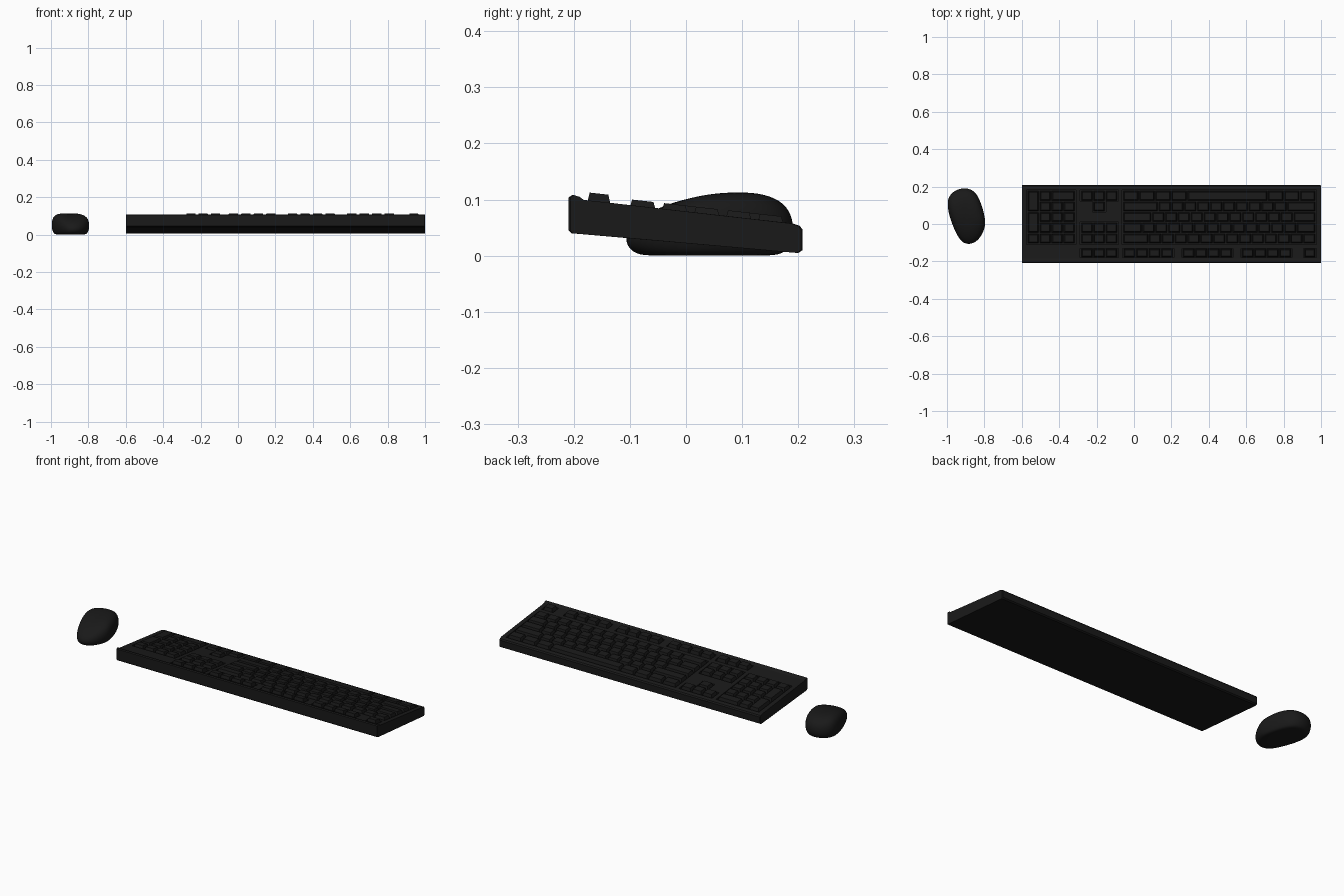
import bpy, bmesh, math

if "Cube" in bpy.data.objects:
    bpy.data.objects.remove(bpy.data.objects["Cube"])

black = bpy.data.materials.new("black_plastic")
black.diffuse_color = (0.01, 0.01, 0.01, 1)
black.use_nodes = True
black.node_tree.nodes["Principled BSDF"].inputs["Base Color"].default_value = black.diffuse_color


def deck(y):
    """Height of the sloping top face of the keyboard case."""
    return 0.0995 - 0.112 * (y + 0.185)


def finish(name, bm, smooth=None):
    bmesh.ops.recalc_face_normals(bm, faces=bm.faces)
    me = bpy.data.meshes.new(name)
    bm.to_mesh(me)
    bm.free()
    ob = bpy.data.objects.new(name, me)
    bpy.context.collection.objects.link(ob)
    me.materials.append(black)
    bpy.ops.object.select_all(action='DESELECT')
    ob.select_set(True)
    bpy.context.view_layer.objects.active = ob
    if smooth:
        bpy.ops.object.shade_smooth_by_angle(angle=math.radians(smooth))
    return ob


def slab(bm, x0, x1, y0, y1, lo, hi, taper=0.0):
    """Box that follows the slope of the deck, optionally tapered at the top."""
    rings = []
    for h, t in ((lo, 0), (hi, taper)):
        rings.append([bm.verts.new((x, y, deck(y) + h)) for x, y in (
            (x0 + t, y0 + t), (x1 - t, y0 + t), (x1 - t, y1 - t), (x0 + t, y1 - t))])
    a, b = rings
    bm.faces.new(a[::-1])
    bm.faces.new(b)
    for i in range(4):
        j = (i + 1) % 4
        bm.faces.new((a[i], a[j], b[j], b[i]))


def loft(bm, rings):
    rings = [[bm.verts.new(p) for p in r] for r in rings]
    n = len(rings[0])
    for a, b in zip(rings, rings[1:]):
        for i in range(n):
            j = (i + 1) % n
            bm.faces.new((a[i], a[j], b[j], b[i]))
    bm.faces.new(rings[0][::-1])
    bm.faces.new(rings[-1])


# Keyboard case: side profile extruded along x
profile = [(-0.204, 0.040), (0.200, 0.005), (0.208, 0.010), (0.208, 0.046),
           (0.203, 0.053), (0.190, deck(0.190)), (-0.185, deck(-0.185)),
           (-0.193, 0.105), (-0.203, 0.108), (-0.209, 0.104), (-0.209, 0.045)]
bm = bmesh.new()
loft(bm, [[(x, y + s * (0.003 if y < 0 else -0.003), z) for y, z in profile]
          if s else [(x, y, z) for y, z in profile]
          for x, s in ((-0.600, 1), (-0.597, 0), (0.997, 0), (1.000, 1))])
case = finish("keyboard_case", bm)

# Key layout: rows run from the function row (-y) to the space bar (+y)
ROWS = [-0.077, -0.020, 0.037, 0.094, 0.151]
PITCH_Y, FN_Y = 0.057, -0.155
MAIN_X, U = 0.972, 0.0688
NAV_X, NAV_U = -0.088, 0.0655
NUM_X, NUM_U = -0.315, 0.0640

# Recessed key wells
wells = [(-0.064, 0.976, -0.109, 0.183), (-0.288, -0.084, -0.109, 0.012),
         (-0.288, -0.084, 0.122, 0.183), (-0.222, -0.150, 0.064, 0.1225),
         (-0.575, -0.311, -0.109, 0.183), (-0.288, -0.084, -0.180, -0.130),
         (0.906, 0.976, -0.180, -0.130)]
FN_START, FN_U, FN_GAP = 0.842, 0.0668, 0.049
fn_groups = [FN_START - g * (4 * FN_U + FN_GAP) for g in range(3)]
wells += [(x - 4 * FN_U - 0.003, x + 0.003, -0.180, -0.130) for x in fn_groups]
for w in wells:
    bm = bmesh.new()
    slab(bm, *w, -0.010, 0.02)
    cutter = finish("well_cutter", bm)
    cutter.hide_render = True
    mod = case.modifiers.new("well", 'BOOLEAN')
    mod.operation, mod.solver, mod.object = 'DIFFERENCE', 'EXACT', cutter
    bpy.context.view_layer.objects.active = case
    bpy.ops.object.modifier_apply(modifier=mod.name)
    bpy.data.objects.remove(cutter)


def add_key(bm, right, width, y, depth=0.05, height=0.0105):
    """One keycap: wide skirt below, narrower top."""
    slab(bm, right - width + 0.003, right - 0.003, y - depth / 2, y + depth / 2,
         -0.0105, height, 0.006)


# Main block (widths in key units, user's left is +x)
bm = bmesh.new()
layout = [[1] * 13 + [2],
          [1.5] + [1] * 12 + [1.5],
          [1.75] + [1] * 11 + [2.25],
          [2.25] + [1] * 10 + [2.75],
          [1.25] * 3 + [6.25] + [1.25] * 4]
for y, widths in zip(ROWS, layout):
    x = MAIN_X
    for w in widths:
        add_key(bm, x, w * U, y)
        x -= w * U
finish("main_keys", bm)

# Function row with the escape key
bm = bmesh.new()
add_key(bm, MAIN_X, 0.063, FN_Y, 0.045, 0.0145)
for start in fn_groups:
    for i in range(4):
        add_key(bm, start - i * FN_U, FN_U, FN_Y, 0.045, 0.0145)
finish("function_keys", bm)

# Navigation keys and arrows
bm = bmesh.new()
for i in range(3):
    x = NAV_X - i * NAV_U
    add_key(bm, x, NAV_U, FN_Y, 0.045, 0.0145)
    for y in (ROWS[0], ROWS[1], ROWS[4]):
        add_key(bm, x, NAV_U, y)
add_key(bm, NAV_X - NAV_U, NAV_U, ROWS[3])
finish("navigation_keys", bm)

# Number pad with two tall keys and a wide zero
bm = bmesh.new()
for r, y in enumerate(ROWS):
    for c in range(3):
        if r < 4 or c == 2:
            add_key(bm, NUM_X - c * NUM_U, NUM_U, y)
add_key(bm, NUM_X, 2 * NUM_U, ROWS[4])
last = NUM_X - 3 * NUM_U
add_key(bm, last, NUM_U, ROWS[0])
for r in (1, 3):
    add_key(bm, last, NUM_U, (ROWS[r] + ROWS[r + 1]) / 2, 0.05 + PITCH_Y)
finish("number_pad_keys", bm)

# Mouse: plan outline lofted through scaled levels under a domed top
outline = [(-0.997, 0.107), (-0.986, 0.043), (-0.960, -0.027), (-0.930, -0.085),
           (-0.896, -0.106), (-0.856, -0.100), (-0.822, -0.070), (-0.797, -0.016),
           (-0.797, 0.027), (-0.817, 0.107), (-0.848, 0.172), (-0.896, 0.192),
           (-0.950, 0.182), (-0.987, 0.150)]
CX, CY = -0.898, 0.050
levels = [(0.40, 0.0), (0.80, 0.0), (0.93, 0.06), (1.025, 0.30), (1.03, 0.62),
          (0.92, 0.88), (0.65, 0.99), (0.30, 1.0)]
rings = []
for s, f in levels:
    ring = []
    for x, y in outline:
        px, py = CX + (x - CX) * s, CY + (y - CY) * s
        ring.append((px, py, f * (0.114 - 1.2 * (py - 0.1) ** 2)))
    rings.append(ring)
bm = bmesh.new()
loft(bm, rings)
mouse = finish("mouse_body", bm, 60)
sub = mouse.modifiers.new("rounding", 'SUBSURF')
sub.levels = sub.render_levels = 2
